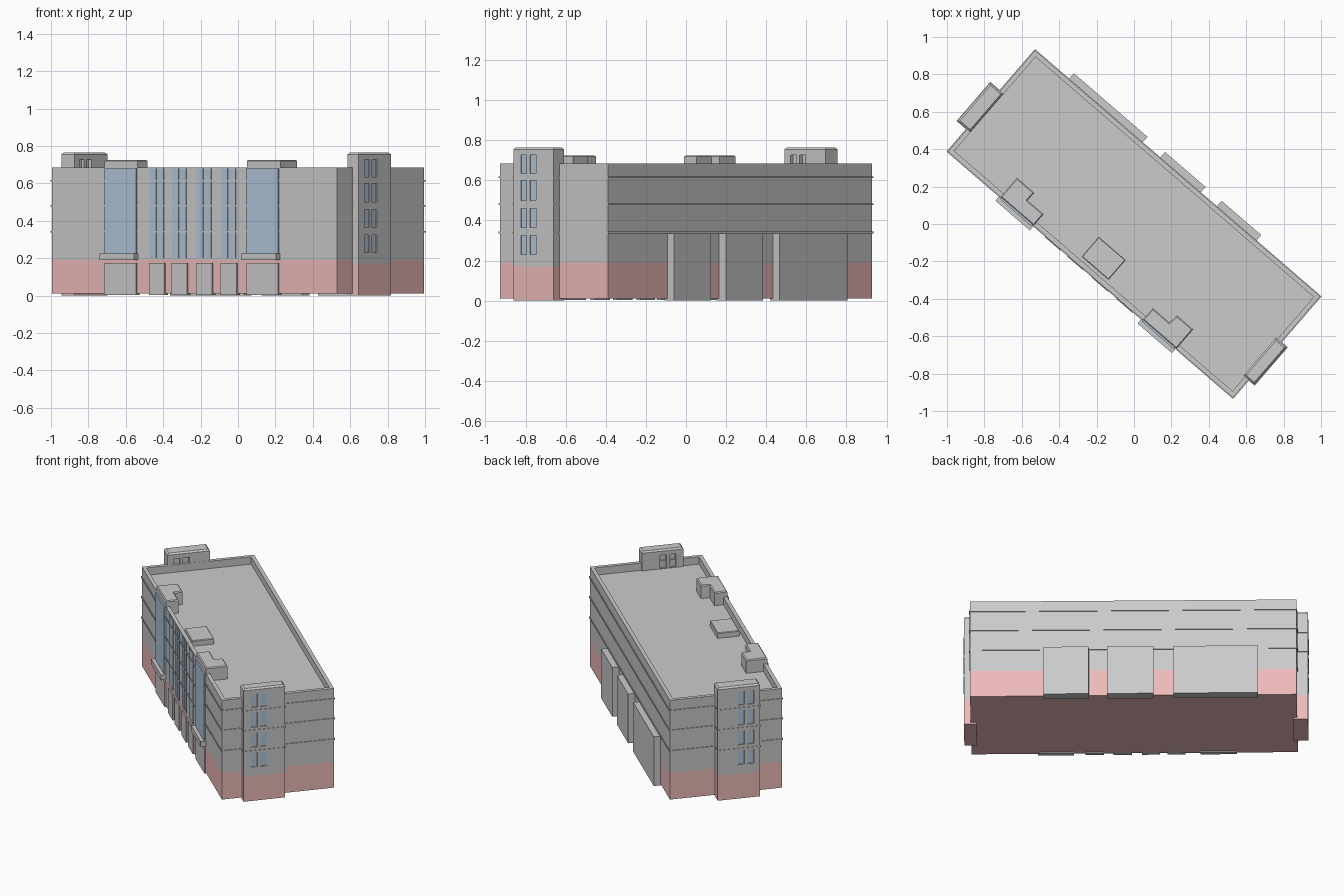
import bpy, bmesh, math

if "Cube" in bpy.data.objects:
    bpy.data.objects.remove(bpy.data.objects["Cube"])

ANGLE = math.radians(-40.8)      # whole building is turned on the plan
U, V = 1.007, 0.357              # half length and half depth of the main block


def material(name, rgb):
    m = bpy.data.materials.new(name)
    m.diffuse_color = (*rgb, 1)
    m.use_nodes = True
    m.node_tree.nodes["Principled BSDF"].inputs["Base Color"].default_value = m.diffuse_color
    return m


RED = material("red_base", (0.85, 0.50, 0.49))
BLUE = material("blue_glass", (0.45, 0.57, 0.70))


def finish(bm, name, mat=None):
    bmesh.ops.recalc_face_normals(bm, faces=bm.faces)
    me = bpy.data.meshes.new(name)
    bm.to_mesh(me)
    bm.free()
    ob = bpy.data.objects.new(name, me)
    ob.rotation_euler.z = ANGLE
    bpy.context.collection.objects.link(ob)
    if mat:
        me.materials.append(mat)
    return ob


def prism(bm, pts, z0, z1, chamfer=0):
    """Extrude a plan outline, optionally chamfering the top rim."""
    face = bm.faces.new([bm.verts.new((x, y, z0)) for x, y in pts])
    res = bmesh.ops.extrude_face_region(bm, geom=[face], use_keep_orig=True)
    top = [v for v in res["geom"] if isinstance(v, bmesh.types.BMVert)]
    for v in top:
        v.co.z = z1
    if chamfer:
        rim = [e for e in bm.edges if e.verts[0] in top and e.verts[1] in top]
        bmesh.ops.recalc_face_normals(bm, faces=bm.faces)
        bmesh.ops.bevel(bm, geom=rim, offset=chamfer, segments=1, affect='EDGES')


def rect(u0, u1, v0, v1):
    return [(u0, v0), (u1, v0), (u1, v1), (u0, v1)]


def boxes(name, specs, mat=None, chamfer=0):
    bm = bmesh.new()
    for u0, u1, v0, v1, z0, z1 in specs:
        prism(bm, rect(u0, u1, v0, v1), z0, z1, chamfer)
    return finish(bm, name, mat)


# main block: red ground storey, grey upper storeys with sunken roof
boxes("ground_storey", [(-U, U, -V, V, 0.01, 0.19)], RED)
bm = bmesh.new()
prism(bm, rect(-U, U, -V, V), 0.19, 0.685)
bmesh.ops.recalc_face_normals(bm, faces=bm.faces)
roof = max(bm.faces, key=lambda f: f.calc_center_median().z)
bmesh.ops.inset_region(bm, faces=[roof], thickness=0.035)
deck = bmesh.ops.extrude_face_region(bm, geom=[roof])["geom"]
bmesh.ops.delete(bm, geom=[roof], context='FACES_ONLY')
bmesh.ops.translate(bm, verts=[g for g in deck if isinstance(g, bmesh.types.BMVert)],
                    vec=(0, 0, -0.05))
finish(bm, "upper_storeys_and_parapet")

# thin floor bands
BANDS = (0.34, 0.48, 0.615)
E = 0.005
boxes("floor_bands", [(-U - E, U + E, -V - E, V + E, z - 0.004, z + 0.004) for z in BANDS])

# end stair towers: side sign, outer face, inner face, depth range, window columns
ROWS = ((0.23, 0.325), (0.365, 0.46), (0.50, 0.60), (0.635, 0.727))
TOWERS = (("right", 1, 1.05, 0.972, -0.23, 0.035, ((-0.182, -0.143), (-0.122, -0.08))),
          ("left", -1, 1.075, 0.983, -0.20, 0.07, ((-0.16, -0.12), (-0.10, -0.06))))
for side, s, out, inn, v0, v1, cols in TOWERS:
    def span(a, b):
        return tuple(sorted((s * a, s * b)))

    boxes(side + "_tower_base", [(*span(inn, out), v0, v1, 0, 0.17)], RED)
    tower = boxes(side + "_tower", [(*span(inn, out), v0, v1, 0.17, 0.765)], None, 0.01)
    boxes(side + "_tower_bands", [(*span(inn + 0.02, out + 0.003), v0 - 0.003, v1 + 0.003,
                                   z - 0.003, z + 0.003) for z in BANDS])
    # window recesses outside, plus a pair facing the roof
    holes = [(*span(out - 0.012, out + 0.02), a, b, z0, z1) for a, b in cols for z0, z1 in ROWS]
    holes += [(*span(inn - 0.02, inn + 0.02), a, b, 0.64, 0.727) for a, b in cols]
    cutter = boxes(side + "_window_cutter", holes)
    cutter.hide_render = True
    cutter.hide_viewport = True
    mod = tower.modifiers.new("windows", 'BOOLEAN')
    mod.object = cutter
    mod.solver = 'EXACT'
    boxes(side + "_tower_windows", [(*span(out - 0.02, out - 0.006), a, b, z0, z1)
                                    for a, b in cols for z0, z1 in ROWS], BLUE)

# rear bays
boxes("rear_bays", [(a, b, V - 0.02, 0.40, 0, 0.335)
                    for a, b in ((-0.77, -0.25), (-0.126, 0.16), (0.274, 0.554))])

# front entrance glazing, doors and canopies
ENTRANCES = ((-0.63, -0.405), (0.374, 0.598))
boxes("entrance_glazing", [(a, b, -V - 0.01, -V + 0.02, 0.19, 0.68) for a, b in ENTRANCES], BLUE)
boxes("entrance_canopies", [(a - 0.012, b + 0.006, -0.39, -V + 0.02, 0.19, 0.226)
                            for a, b in ENTRANCES])
BAYS = ((-0.313, -0.203), (-0.155, -0.045), (0.017, 0.133), (0.19, 0.305))
boxes("front_doors", [(a, b, -V - 0.008, -V + 0.02, 0.003, 0.173) for a, b in ENTRANCES + BAYS])

# paired window strips between the entrances
strips = []
for a, b in BAYS:
    w = (b - a) * 0.41
    strips += [(x, x + w, -V - 0.003, -V + 0.02, 0.20, 0.68) for x in (a, b - w - 0.012)]
boxes("window_strips", strips, BLUE)

# stepped roof housings over the entrances and a low skylight between them
for name, s, off in (("left_roof_housing", 1, 0), ("right_roof_housing", -1, 0)):
    bm = bmesh.new()
    if s > 0:
        pts = [(-0.635, -V), (-0.40, -V), (-0.40, -0.276), (-0.513, -0.276),
               (-0.513, -0.222), (-0.635, -0.222)]
    else:
        pts = [(0.37, -V), (0.608, -V), (0.608, -0.22), (0.494, -0.22),
               (0.487, -0.275), (0.37, -0.275)]
    prism(bm, pts, 0.62, 0.725, 0.006)
    finish(bm, name)
boxes("roof_skylight", [(-0.098, 0.092, -0.315, -0.175, 0.62, 0.672)], None, 0.004)
